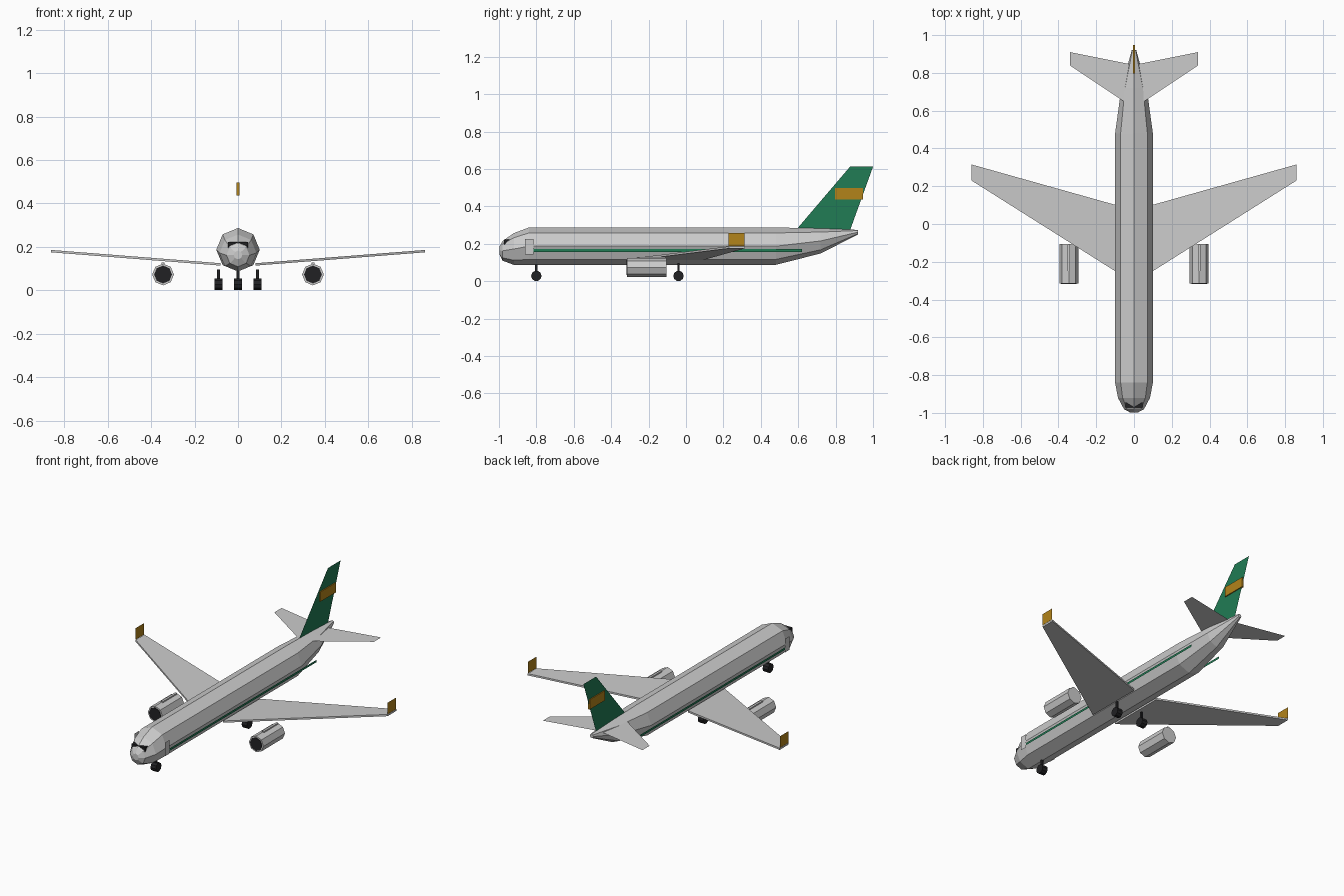
import bpy, bmesh
from math import sin, cos, pi

if "Cube" in bpy.data.objects:
    bpy.data.objects.remove(bpy.data.objects["Cube"])


def material(name, rgb):
    m = bpy.data.materials.new(name)
    m.diffuse_color = (*rgb, 1)
    m.use_nodes = True
    m.node_tree.nodes["Principled BSDF"].inputs["Base Color"].default_value = m.diffuse_color
    return m


GREEN = material("green", (0.015, 0.2, 0.09))
GOLD = material("gold", (0.45, 0.23, 0.01))
BLACK = material("black", (0.015, 0.015, 0.017))


def mesh_object(name, verts, faces, mat=None):
    me = bpy.data.meshes.new(name)
    me.from_pydata(verts, [], faces)
    bm = bmesh.new()
    bm.from_mesh(me)
    bmesh.ops.recalc_face_normals(bm, faces=bm.faces)
    bm.to_mesh(me)
    bm.free()
    if mat:
        me.materials.append(mat)
    ob = bpy.data.objects.new(name, me)
    bpy.context.collection.objects.link(ob)
    return ob


def loft(name, rings, mat=None, n=8):
    """Skin n-sided rings (y, centre z, radius) along y and cap both ends."""
    verts = [(r * sin(2 * pi * i / n), y, z + r * cos(2 * pi * i / n))
             for y, z, r in rings for i in range(n)]
    faces = [(k * n + i, k * n + (i + 1) % n, (k + 1) * n + (i + 1) % n, (k + 1) * n + i)
             for k in range(len(rings) - 1) for i in range(n)]
    faces += [tuple(range(n)), tuple(range(len(verts) - n, len(verts)))]
    return mesh_object(name, verts, faces, mat)


def sheet(name, pts, mat=None):
    """Single flat panel."""
    return mesh_object(name, pts, [tuple(range(len(pts)))], mat)


def slab(name, pts, thickness, mat=None):
    """Quad panel given vertical thickness."""
    verts = list(pts) + [(x, y, z + thickness) for x, y, z in pts]
    faces = [(0, 1, 2, 3), (4, 5, 6, 7)] + [(i, (i + 1) % 4, 4 + (i + 1) % 4, 4 + i) for i in range(4)]
    return mesh_object(name, verts, faces, mat)


def box(name, x, y, z, mat=None):
    """Box from (min, max) ranges."""
    base = [(x[0], y[0], z[0]), (x[1], y[0], z[0]), (x[1], y[1], z[0]), (x[0], y[1], z[0])]
    return slab(name, base, z[1] - z[0], mat)


def side_panel(name, x, y, z, mat=None):
    """Upright rectangle facing sideways."""
    return sheet(name, [(x, y[0], z[0]), (x, y[1], z[0]), (x, y[1], z[1]), (x, y[0], z[1])], mat)


def landing_gear(name, x, y, top):
    bpy.ops.mesh.primitive_cylinder_add(vertices=10, radius=0.028, depth=0.036,
                                        location=(x, y, 0.028), rotation=(0, pi / 2, 0))
    wheel = bpy.context.object
    wheel.name = name + "_wheel"
    wheel.data.materials.append(BLACK)
    box(name + "_strut", (x - 0.006, x + 0.006), (y - 0.006, y + 0.006), (0.03, top), BLACK)


# Fuselage and cockpit windows
loft("fuselage", [(-0.998, 0.163, 0.02), (-0.98, 0.162, 0.053), (-0.92, 0.172, 0.085),
                  (-0.84, 0.187, 0.1), (0.48, 0.187, 0.1), (0.72, 0.215, 0.067), (0.92, 0.262, 0.012)])
box("cockpit_window", (-0.046, 0.046), (-0.972, -0.935), (0.195, 0.222), BLACK)

# Tail fin with gold band
sheet("tail_fin", [(0, 0.587, 0.272), (0, 0.877, 0.612), (0, 1.0, 0.612), (0, 0.877, 0.272)], GREEN)
box("fin_band", (-0.006, 0.006), (0.797, 0.947), (0.437, 0.497), GOLD)

# Nose gear
landing_gear("nose_gear", 0, -0.80, 0.1)

for s, side in ((-1, "left"), (1, "right")):
    # Wing and winglet
    slab(side + "_wing", [(s * 0.08, -0.262, 0.114), (s * 0.86, 0.23, 0.175),
                          (s * 0.86, 0.315, 0.175), (s * 0.08, 0.096, 0.114)], 0.011)
    side_panel(side + "_winglet", s * 0.86, (0.228, 0.313), (0.187, 0.258), GOLD)

    # Tailplane
    sheet(side + "_tailplane", [(s * 0.02, 0.627, 0.262), (s * 0.34, 0.84, 0.262),
                                (s * 0.34, 0.91, 0.262), (s * 0.02, 0.846, 0.262)])

    # Engine, intake and pylon
    engine = loft(side + "_engine", [(-0.315, 0.073, 0.05), (-0.105, 0.073, 0.05)])
    intake = loft(side + "_intake", [(-0.318, 0.073, 0.041), (-0.31, 0.073, 0.041)], BLACK)
    for ob in (engine, intake):
        ob.location.x = s * 0.345
    cx = s * 0.345
    box(side + "_pylon", (cx - 0.007, cx + 0.007), (-0.25, -0.11), (0.1, 0.128))

    # Cheatline and door
    side_panel(side + "_stripe", s * 0.102, (-0.84, 0.62), (0.157, 0.171), GREEN)
    side_panel(side + "_door", s * 0.104, (-0.86, -0.816), (0.142, 0.226))

    # Main gear
    landing_gear(side + "_main_gear", s * 0.09, -0.04, 0.097)
